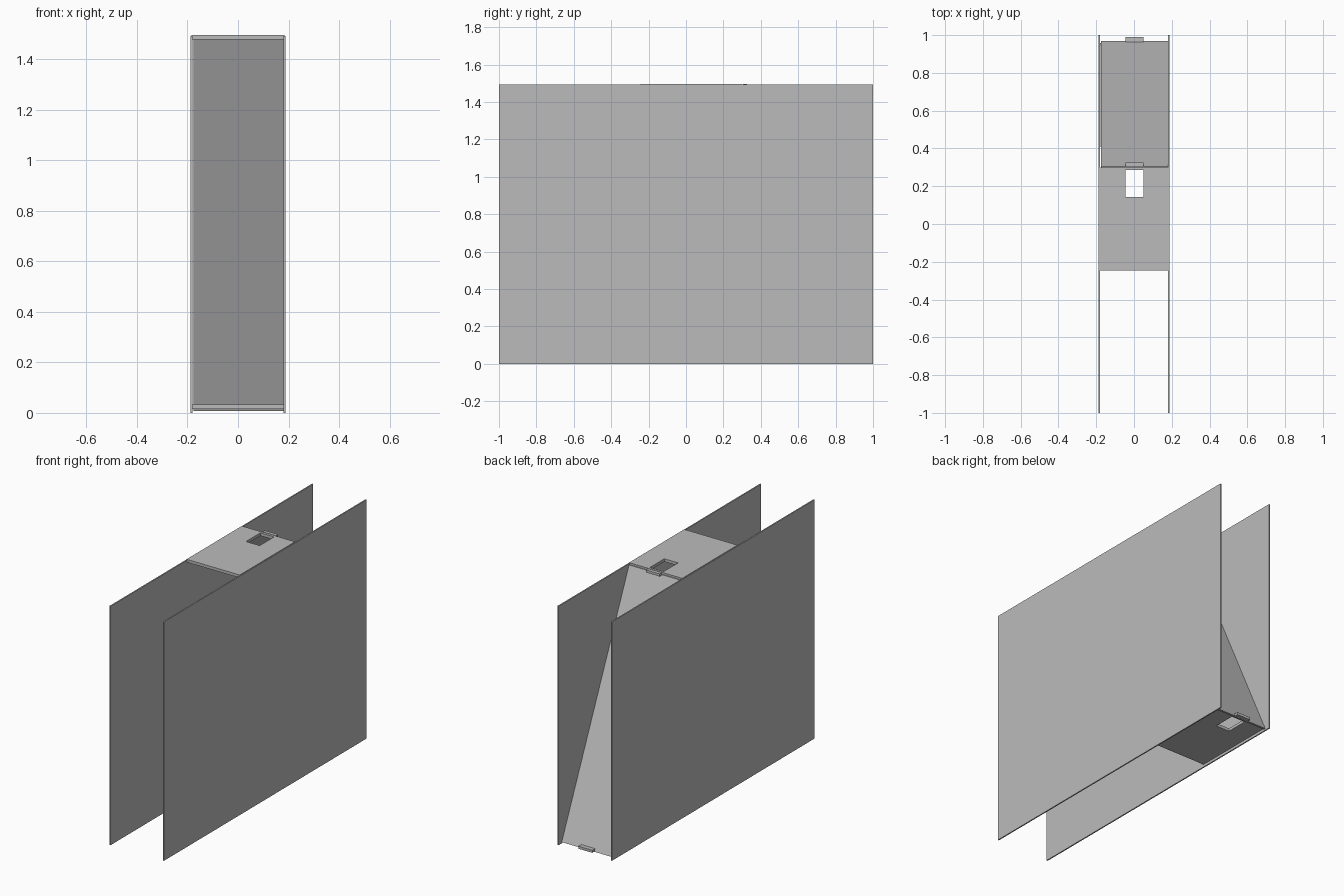
import bpy
import bmesh

cube = bpy.data.objects.get("Cube")
if cube:
    bpy.data.objects.remove(cube, do_unlink=True)

grey = bpy.data.materials.new("plain grey")
grey.use_nodes = True
grey.diffuse_color = (0.5, 0.5, 0.5, 1)
grey.node_tree.nodes["Principled BSDF"].inputs["Base Color"].default_value = (0.5, 0.5, 0.5, 1)


def finish(name, bm):
    bmesh.ops.recalc_face_normals(bm, faces=bm.faces[:])
    mesh = bpy.data.meshes.new(name)
    bm.to_mesh(mesh)
    bm.free()
    mesh.materials.append(grey)
    obj = bpy.data.objects.new(name, mesh)
    bpy.context.collection.objects.link(obj)


def thicken(bm, vector):
    """Extrude all the faces of a flat sheet into a closed solid."""
    result = bmesh.ops.extrude_face_region(bm, geom=bm.faces[:], use_keep_orig=True)
    moved = [v for v in result["geom"] if isinstance(v, bmesh.types.BMVert)]
    bmesh.ops.translate(bm, verts=moved, vec=vector)


def side_profile(name, points, x0, x1):
    """Solid with a (y, z) outline running from x0 to x1."""
    bm = bmesh.new()
    bm.faces.new([bm.verts.new((x0, y, z)) for y, z in points])
    thicken(bm, (x1 - x0, 0, 0))
    finish(name, bm)


def box(name, x0, x1, y0, y1, z0, z1):
    side_profile(name, [(y0, z0), (y1, z0), (y1, z1), (y0, z1)], x0, x1)


def slotted_plate(name, xs, ys, z0, z1):
    """Horizontal plate with a rectangular opening in its middle cell."""
    bm = bmesh.new()
    grid = [[bm.verts.new((x, y, z0)) for x in xs] for y in ys]
    for j in range(3):
        for i in range(3):
            if (i, j) != (1, 1):
                bm.faces.new((grid[j][i], grid[j][i + 1], grid[j + 1][i + 1], grid[j + 1][i]))
    thicken(bm, (0, 0, z1 - z0))
    bmesh.ops.dissolve_limit(bm, angle_limit=0.01, verts=bm.verts[:], edges=bm.edges[:])
    finish(name, bm)


# Large side panels
for side, x in (("right", -0.184), ("left", 0.184)):
    box(side + "_side_panel", x - 0.004, x + 0.004, -1, 1, 0, 1.493)

# Top and bottom plates with slots
slotted_plate("top_plate", (-0.184, -0.045, 0.05, 0.184), (-0.245, 0.143, 0.285, 0.3), 1.479, 1.497)
slotted_plate("bottom_plate", (-0.181, -0.045, 0.05, 0.181), (0.41, 0.80, 0.94, 0.957), 0.016, 0.034)

# Sloping back panel between the plates
side_profile("sloping_back_panel",
             [(0.296, 1.485), (0.305, 1.485), (0.97, 0.007), (0.957, 0.007)], -0.176, 0.181)

# Small tabs at both ends of the slope
box("upper_tab", -0.045, 0.05, 0.304, 0.325, 1.481, 1.497)
box("lower_tab", -0.045, 0.05, 0.962, 0.99, 0.008, 0.024)
